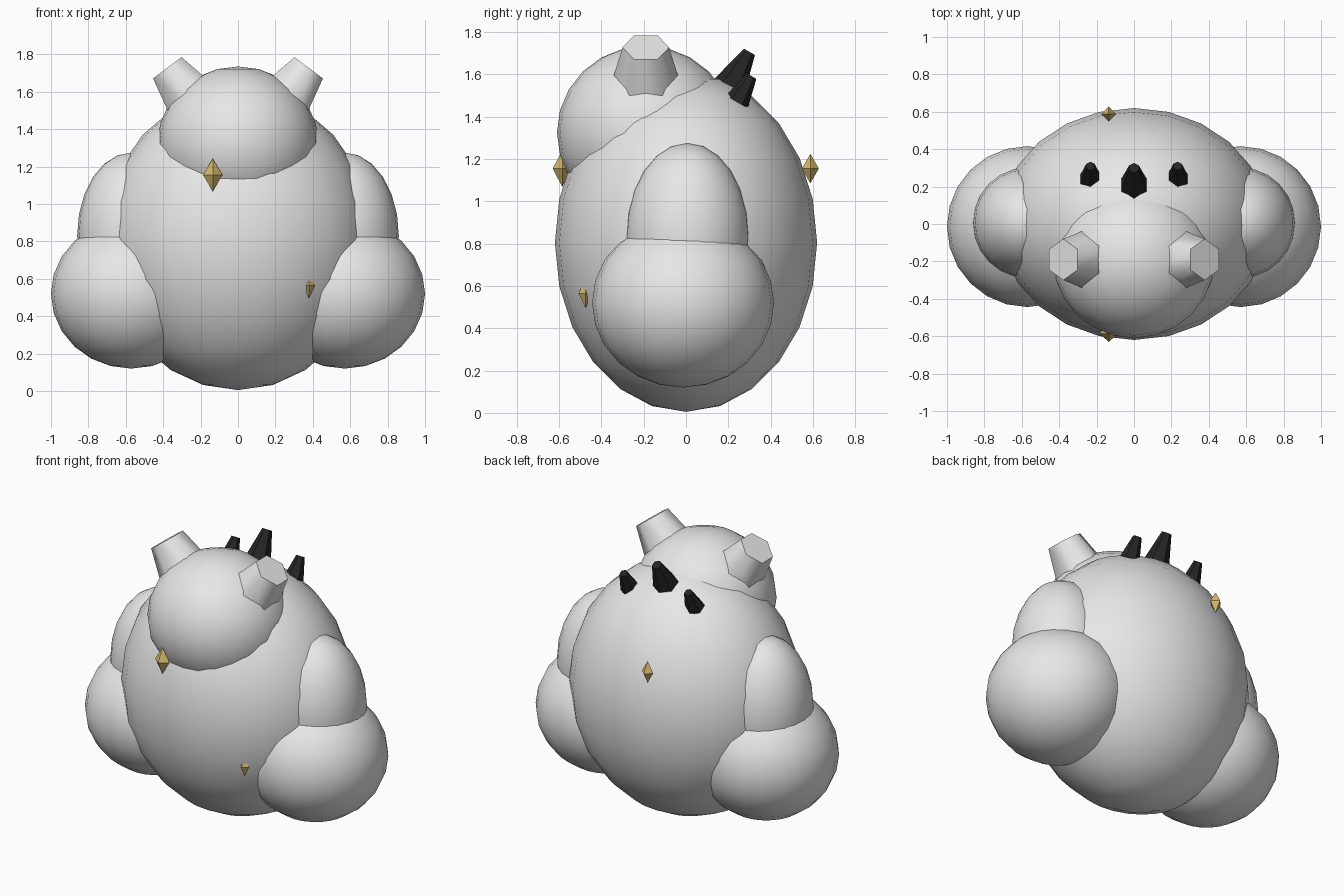
import bpy
import math
from mathutils import Vector

cube = bpy.data.objects.get("Cube")
if cube:
    bpy.data.objects.remove(cube, do_unlink=True)


def make_material(name, rgb):
    mat = bpy.data.materials.new(name)
    mat.use_nodes = True
    mat.diffuse_color = (*rgb, 1)
    mat.node_tree.nodes["Principled BSDF"].inputs["Base Color"].default_value = (*rgb, 1)
    return mat


GREY = make_material("pale_grey", (0.8, 0.8, 0.8))
BLACK = make_material("soft_black", (0.018, 0.018, 0.018))
GOLD = make_material("gold", (0.66, 0.48, 0.15))


def finish(name, mat, smooth_angle=None):
    obj = bpy.context.object
    obj.name = name
    obj.data.name = name
    obj.data.materials.append(mat)
    if smooth_angle:
        bpy.ops.object.shade_smooth_by_angle(angle=math.radians(smooth_angle))
    return obj


def ellipsoid(name, center, radii, segments=24, rings=12):
    bpy.ops.mesh.primitive_uv_sphere_add(segments=segments, ring_count=rings,
                                         radius=1, location=center)
    bpy.context.object.scale = radii
    bpy.ops.object.transform_apply(location=False, rotation=False, scale=True)
    finish(name, GREY, 40)


def hex_stub(name, tip, axis, length, r_base, r_tip, mat, smooth_angle=None):
    """Six-sided tapered stub whose cap centre sits at tip, leaning along axis."""
    axis = Vector(axis).normalized()
    bpy.ops.mesh.primitive_cone_add(vertices=6, radius1=r_base, radius2=r_tip,
                                    depth=length,
                                    location=Vector(tip) - axis * length / 2)
    # lean about one world axis so a corner keeps pointing along y
    bpy.context.object.rotation_euler = (-math.atan2(axis.y, axis.z),
                                         math.atan2(axis.x, axis.z), 0)
    finish(name, mat, smooth_angle)


def gem(name, center, width, depth, height):
    """Four-sided bipyramid."""
    x, y, z = width, depth, height
    ring = [(x, 0, 0), (0, y, 0), (-x, 0, 0), (0, -y, 0)]
    faces = []
    for i in range(4):
        j = (i + 1) % 4
        faces += [(i, j, 4), (j, i, 5)]
    mesh = bpy.data.meshes.new(name)
    mesh.from_pydata(ring + [(0, 0, z), (0, 0, -z)], [], faces)
    mesh.materials.append(GOLD)
    obj = bpy.data.objects.new(name, mesh)
    obj.location = center
    bpy.context.collection.objects.link(obj)


# Body and head
ellipsoid("body", (0, 0, 0.805), (0.72, 0.62, 0.8))
ellipsoid("head", (0, -0.19, 1.325), (0.43, 0.42, 0.41))

# Paired limbs, ears and small back spikes
for side, s in (("left", 1), ("right", -1)):
    ellipsoid(side + "_arm", (s * 0.57, 0.007, 0.83), (0.29, 0.295, 0.445))
    ellipsoid(side + "_foot", (s * 0.57, -0.014, 0.52), (0.43, 0.43, 0.4))
    hex_stub(side + "_ear", (s * 0.378, -0.19, 1.728), (s * 0.6, 0, 0.8),
             0.3, 0.185, 0.11, GREY, 70)
    hex_stub(side + "_spike", (s * 0.233, 0.31, 1.592), (0, 0.5, 0.87),
             0.14, 0.06, 0.026, BLACK)

# Large middle spike
hex_stub("middle_spike", (0, 0.3, 1.707), (0, 0.5, 0.87), 0.2, 0.082, 0.03, BLACK)

# Gold gems on chest, back and lower belly
gem("chest_gem", (-0.135, -0.585, 1.155), 0.052, 0.045, 0.087)
gem("back_gem", (-0.135, 0.588, 1.155), 0.04, 0.04, 0.07)
gem("belly_gem", (0.38, -0.475, 0.565), 0.033, 0.033, 0.07)
